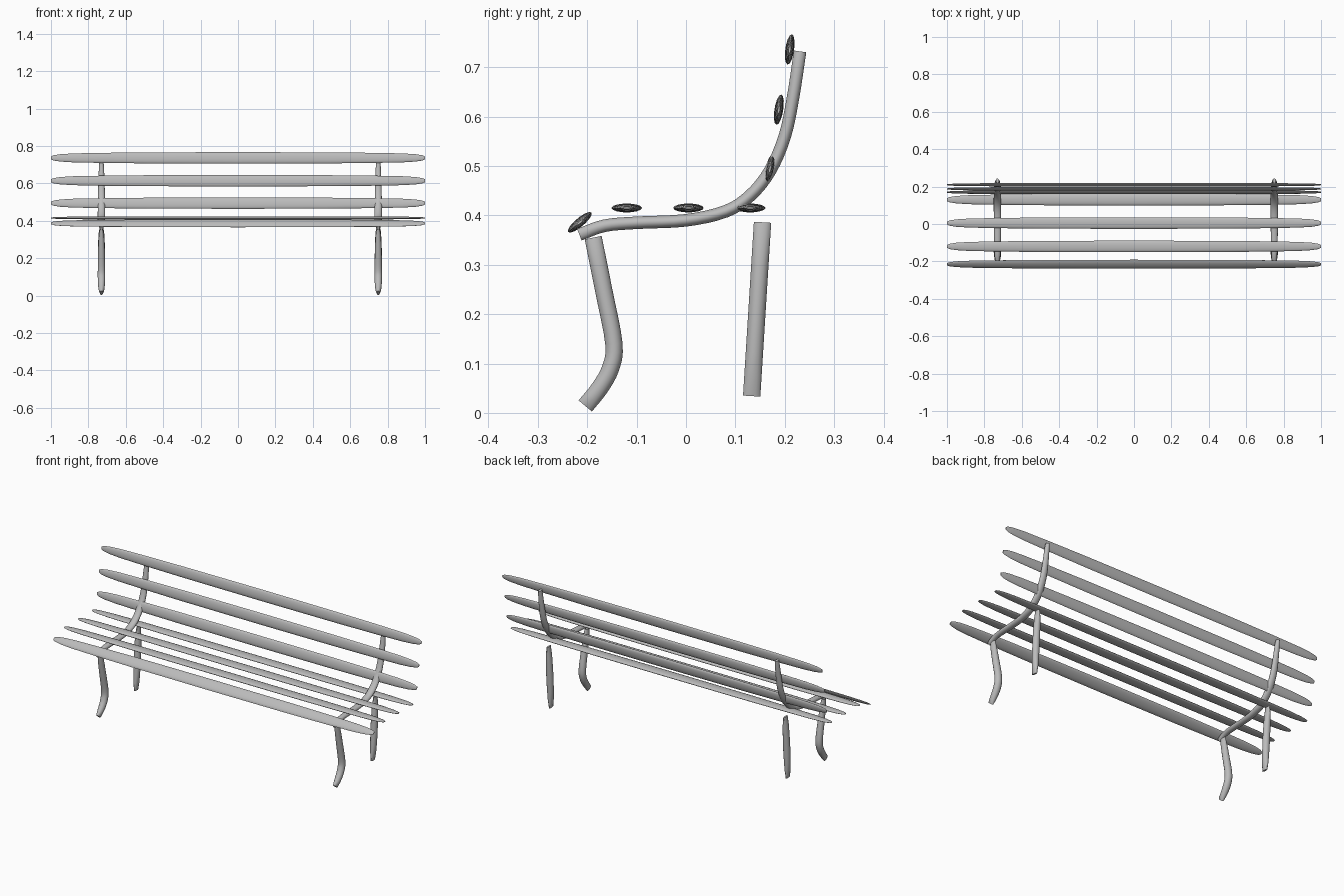
import bpy, bmesh, math
from mathutils import Vector

if "Cube" in bpy.data.objects:
    bpy.data.objects.remove(bpy.data.objects["Cube"])

grey = bpy.data.materials.new("plain grey")
grey.use_nodes = True
grey.diffuse_color = (0.5, 0.5, 0.5, 1)
grey.node_tree.nodes["Principled BSDF"].inputs["Base Color"].default_value = (0.5, 0.5, 0.5, 1)


def loft(name, rings, sides=14):
    """Skin elliptical rings given as (centre, half axis u, half axis v)."""
    bm = bmesh.new()
    loops = []
    for c, u, v in rings:
        angles = [2 * math.pi * i / sides for i in range(sides)]
        loops.append([bm.verts.new(c + u * math.cos(a) + v * math.sin(a)) for a in angles])
    for a, b in zip(loops, loops[1:]):
        for i in range(sides):
            j = (i + 1) % sides
            bm.faces.new((a[i], a[j], b[j], b[i]))
    bm.faces.new(loops[0])
    bm.faces.new(loops[-1])
    bmesh.ops.recalc_face_normals(bm, faces=bm.faces)
    mesh = bpy.data.meshes.new(name)
    bm.to_mesh(mesh)
    bm.free()
    mesh.materials.append(grey)
    obj = bpy.data.objects.new(name, mesh)
    bpy.context.collection.objects.link(obj)
    bpy.ops.object.select_all(action="DESELECT")
    obj.select_set(True)
    bpy.context.view_layer.objects.active = obj
    bpy.ops.object.shade_smooth_by_angle(angle=math.radians(40))
    return obj


def spline(points, steps=4):
    """Smooth path through the points."""
    p = [Vector(q) for q in points]
    p = [2 * p[0] - p[1]] + p + [2 * p[-1] - p[-2]]
    out = []
    for a, b, c, d in zip(p, p[1:], p[2:], p[3:]):
        for i in range(steps):
            t = i / steps
            out.append(0.5 * (2 * b + (c - a) * t + (2 * a - 5 * b + 4 * c - d) * t ** 2
                              + (3 * b - a - 3 * c + d) * t ** 3))
    return out + [p[-2]]


def bar(name, x, points, depth, width, tip):
    """Bent bar in a side plane, narrowing across x towards both ends."""
    path = spline([(x, y, z) for y, z in points])
    rings = []
    for i, c in enumerate(path):
        tangent = (path[min(i + 1, len(path) - 1)] - path[max(i - 1, 0)]).normalized()
        side = tangent.cross(Vector((1, 0, 0)))
        s = 2 * i / (len(path) - 1) - 1
        half = tip + (width - tip) * math.sqrt(1 - s * s)
        rings.append((c, Vector((half, 0, 0)), side * depth))
    return loft(name, rings)


def slat(name, y, z, tilt):
    """Long flat slat with rounded, tapering ends."""
    t = math.radians(tilt)
    across = Vector((0, math.cos(t), math.sin(t)))
    thick = Vector((0, -math.sin(t), math.cos(t)))
    half = [(0, 1), (0.48, 0.96), (0.72, 0.88), (0.88, 0.78), (0.95, 0.64), (0.985, 0.46), (1, 0.25)]
    profile = [(-x, s) for x, s in reversed(half[1:])] + half
    return loft(name, [(Vector((x, y, z)), across * 0.031 * s, thick * 0.009 * s)
                       for x, s in profile])


# Slats
slat("front_edge_slat", -0.215, 0.386, 40)
for i, y in enumerate((-0.12, 0.005, 0.13)):
    slat(f"seat_slat_{i + 1}", y, 0.415, 0)
for i, (y, z, tilt) in enumerate(((0.17, 0.494, 78), (0.188, 0.614, 81), (0.21, 0.736, 82))):
    slat(f"back_slat_{i + 1}", y, z, tilt)

# Side frames and legs
rail = [(-0.216, 0.361), (-0.165, 0.379), (-0.1, 0.385), (0, 0.39), (0.08, 0.408),
        (0.13, 0.44), (0.17, 0.49), (0.2, 0.56), (0.217, 0.64), (0.231, 0.732)]
front_leg = [(-0.188, 0.355), (-0.167, 0.25), (-0.146, 0.14), (-0.153, 0.09),
             (-0.175, 0.05), (-0.204, 0.014)]
back_leg = [(0.155, 0.386), (0.144, 0.21), (0.133, 0.034)]
for side, x in (("right", -0.73), ("left", 0.75)):
    bar(f"{side}_seat_and_back_rail", x, rail, 0.013, 0.02, 0.008)
    bar(f"{side}_front_leg", x, front_leg, 0.018, 0.02, 0.008)
    bar(f"{side}_back_leg", x, back_leg, 0.018, 0.019, 0.005)
